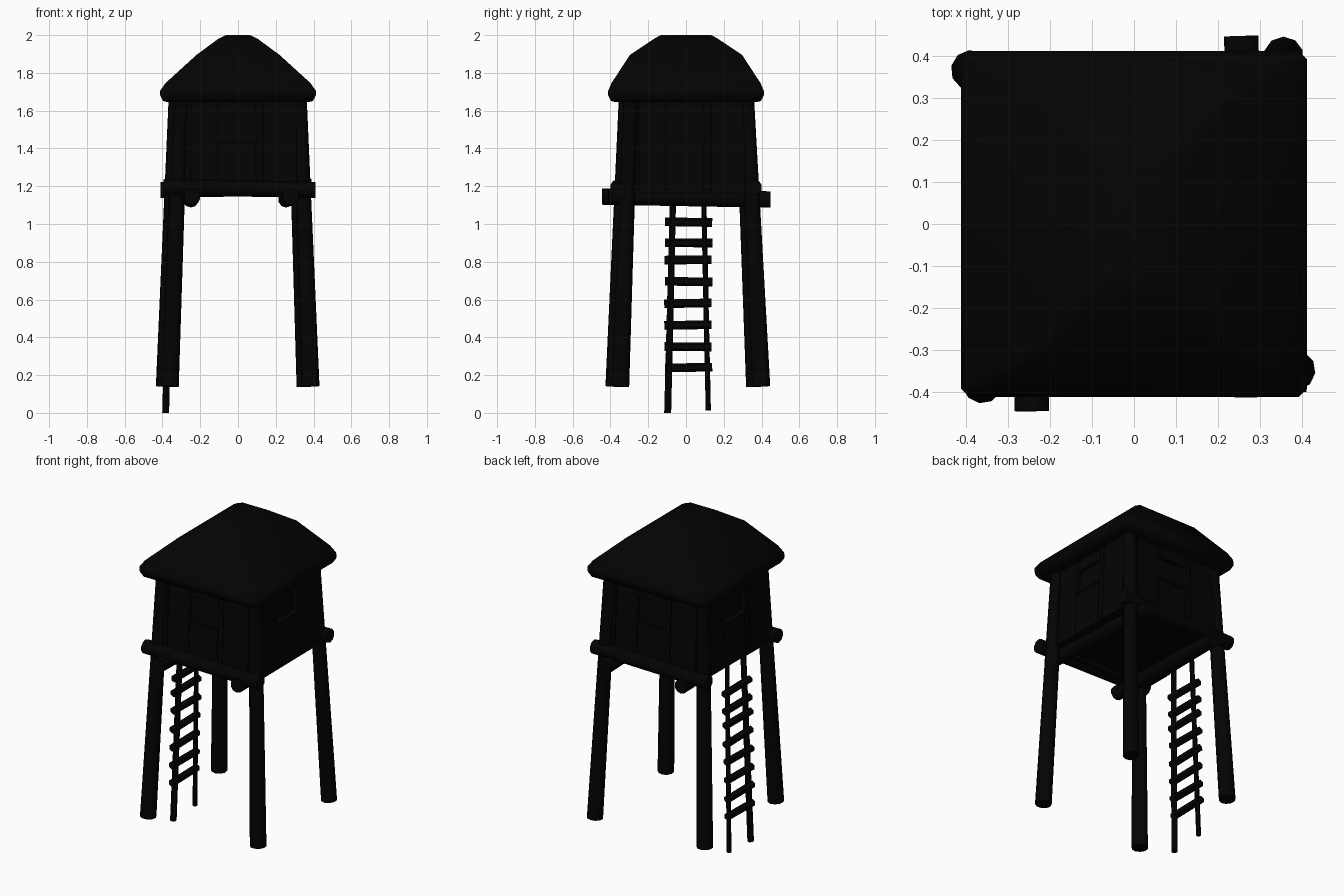
import bpy, bmesh, math, random
from mathutils import Vector, Matrix

if "Cube" in bpy.data.objects:
    bpy.data.objects.remove(bpy.data.objects["Cube"])

random.seed(4)
mat = bpy.data.materials.new("dark_wood")
mat.diffuse_color = (0.001, 0.001, 0.001, 1)
mat.use_nodes = True
mat.node_tree.nodes["Principled BSDF"].inputs["Base Color"].default_value = mat.diffuse_color


def finish(name, bm, smooth=False):
    bmesh.ops.recalc_face_normals(bm, faces=bm.faces)
    me = bpy.data.meshes.new(name)
    bm.to_mesh(me)
    bm.free()
    me.materials.append(mat)
    ob = bpy.data.objects.new(name, me)
    bpy.context.collection.objects.link(ob)
    if smooth:
        bpy.ops.object.select_all(action='DESELECT')
        ob.select_set(True)
        bpy.context.view_layer.objects.active = ob
        bpy.ops.object.shade_smooth_by_angle(angle=math.radians(50))
    return ob


def log(name, a, b, r1, r2=None, sides=10):
    """Round timber running from a to b."""
    a, b = Vector(a), Vector(b)
    d = b - a
    m = Matrix.Translation((a + b) / 2) @ d.to_track_quat('Z', 'Y').to_matrix().to_4x4()
    bm = bmesh.new()
    bmesh.ops.create_cone(bm, cap_ends=True, segments=sides, radius1=r1,
                          radius2=r2 or r1, depth=d.length, matrix=m)
    return finish(name, bm, sides > 6)


def loft(name, rings, smooth=False):
    """Closed skin over rings of points."""
    bm = bmesh.new()
    vs = [[bm.verts.new(p) for p in r] for r in rings]
    n = len(vs[0])
    for lo, hi in zip(vs, vs[1:]):
        for i in range(n):
            bm.faces.new((lo[i], lo[(i + 1) % n], hi[(i + 1) % n], hi[i]))
    bm.faces.new(vs[0][::-1])
    bm.faces.new(vs[-1])
    return finish(name, bm, smooth)


def rect(hx, hy, z, c):
    """Rectangle with clipped corners."""
    return [(hx, -hy + c, z), (hx, hy - c, z), (hx - c, hy, z), (-hx + c, hy, z),
            (-hx, hy - c, z), (-hx, -hy + c, z), (-hx + c, -hy, z), (hx - c, -hy, z)]


# Hipped roof with a thick rounded eave
loft("roof", [rect(*p) for p in [
    (0.375, 0.375, 1.645, 0.02), (0.398, 0.398, 1.652, 0.02), (0.412, 0.412, 1.68, 0.02),
    (0.412, 0.412, 1.705, 0.02), (0.385, 0.395, 1.745, 0.02), (0.22, 0.297, 1.895, 0.02),
    (0.105, 0.17, 1.98, 0.02), (0.065, 0.135, 2.0, 0.02)]], True)

# Legs, slightly twisted, that taper up into the cabin's corner posts
legs = [("front_left", (-0.361, -0.379), (-0.302, -0.318)),
        ("front_right", (0.384, -0.348), (0.326, -0.292)),
        ("back_left", (-0.388, 0.366), (-0.330, 0.300)),
        ("back_right", (0.356, 0.398), (0.302, 0.322))]
for name, low, high in legs:
    log(name + "_leg", (*low, 0.14), (*high, 1.67), 0.048, 0.038)

# Beams under the cabin
log("front_beam", (-0.395, -0.36, 1.195), (0.41, -0.36, 1.18), 0.042)
log("back_beam", (-0.41, 0.36, 1.18), (0.39, 0.36, 1.195), 0.042)
log("left_beam", (-0.243, -0.445, 1.145), (-0.25, 0.41, 1.13), 0.043)
log("right_beam", (0.28, -0.412, 1.145), (0.255, 0.447, 1.13), 0.043)

# Cabin core: floor and inner walls seen through the windows
loft("cabin_core", [rect(0.325, 0.325, 1.18, 0.02), rect(0.308, 0.308, 1.66, 0.02)])

# Wall planks; the middle one is split around a window
planks = [(-0.31, -0.255, 1.16, 1.66), (-0.25, -0.105, 1.16, 1.66),
          (-0.10, 0.095, 1.16, 1.43), (-0.10, 0.095, 1.58, 1.66),
          (0.10, 0.13, 1.16, 1.66), (0.135, 0.31, 1.16, 1.66)]
for side, turn in (("front", 0), ("right", 90), ("back", 180), ("left", 270)):
    rot = Matrix.Rotation(math.radians(turn), 4, 'Z')
    for i, (u0, u1, z0, z1) in enumerate(planks):
        proud = random.uniform(0, 0.01)
        rings = []
        for z in (z0, z1):
            d = 0.345 - 0.036 * (z - 1.18) + proud
            rings.append([rot @ Vector(p) for p in (
                (u0, -d, z), (u1, -d, z), (u1, -0.30, z), (u0, -0.30, z))])
        loft(f"{side}_plank_{i + 1}", rings)
    # Window sill
    sill = [[rot @ Vector((u, v, z)) for u, v in
             ((-0.105, -0.350), (0.1, -0.350), (0.1, -0.30), (-0.105, -0.30))]
            for z in (1.425, 1.44)]
    loft(side + "_window_sill", sill)

# Ladder on the left side: two rails and eight rungs
log("ladder_rail_front", (-0.383, -0.097, 0.0), (-0.352, -0.068, 1.18), 0.019, 0.017, 6)
log("ladder_rail_back", (-0.383, 0.118, 0.012), (-0.352, 0.093, 1.18), 0.014, 0.014, 6)
for i, z in enumerate((0.24, 0.35, 0.465, 0.58, 0.695, 0.81, 0.90, 1.01)):
    x = -0.391 + 0.026 * z
    e = random.uniform(-0.005, 0.005)
    t = random.uniform(-0.003, 0.003)
    log(f"ladder_rung_{i + 1}", (x, -0.115 + e, z + t), (x, 0.135 + e, z - t), 0.023, None, 6)
